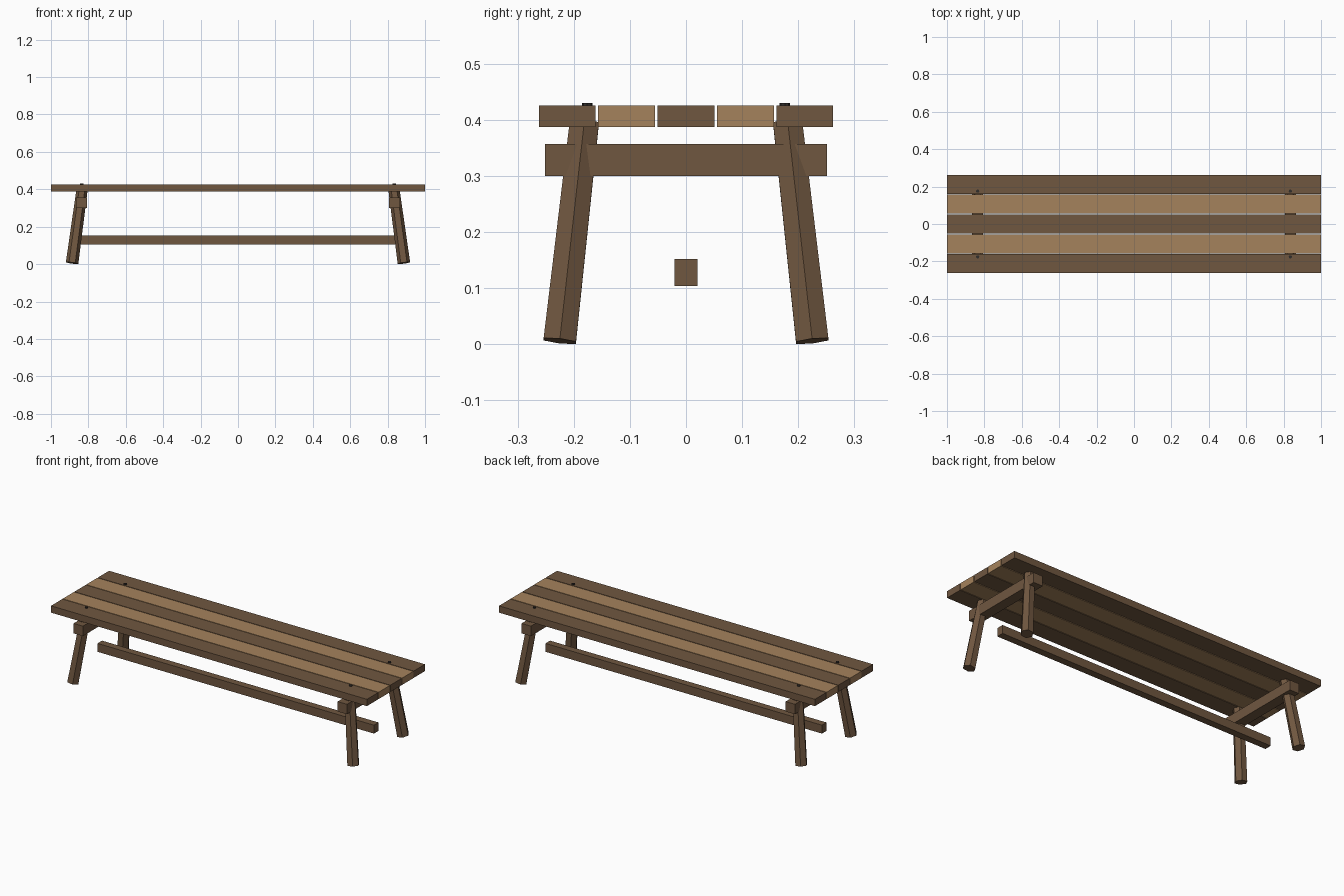
import bpy, math
from mathutils import Vector, Matrix

if "Cube" in bpy.data.objects:
    bpy.data.objects.remove(bpy.data.objects["Cube"])


def material(name, rgb):
    m = bpy.data.materials.new(name)
    m.diffuse_color = (*rgb, 1)
    m.use_nodes = True
    m.node_tree.nodes["Principled BSDF"].inputs["Base Color"].default_value = m.diffuse_color
    return m


dark = material("dark_wood", (0.162, 0.095, 0.051))
light = material("light_wood", (0.376, 0.223, 0.107))
iron = material("iron", (0.03, 0.026, 0.024))


def finish(name, mat):
    o = bpy.context.object
    o.name = name
    o.data.materials.append(mat)
    return o


def box(name, centre, size, mat):
    bpy.ops.mesh.primitive_cube_add(size=1, location=centre)
    o = finish(name, mat)
    o.data.transform(Matrix.Diagonal((*size, 1)))
    return o


# Seat planks in alternating wood
for i in range(-2, 3):
    box(f"seat_plank_{i + 3}", (0, i * 0.1058, 0.4065), (2, 0.1015, 0.039),
        light if i % 2 else dark)

# Long low stretcher
box("stretcher", (0, 0, 0.128), (1.75, 0.041, 0.048), dark)

for sx in (-1, 1):
    side = "left" if sx < 0 else "right"
    # Cross beam under the seat
    box(f"{side}_cross_beam", (sx * 0.836, 0, 0.3285), (0.059, 0.502, 0.057), dark)
    for sy in (-1, 1):
        end = "front" if sy < 0 else "back"
        # Splayed, tapered six-sided leg
        foot = Vector((sx * 0.887, sy * 0.225, 0.006))
        top = Vector((sx * 0.834, sy * 0.181, 0.397))
        axis = top - foot
        bpy.ops.mesh.primitive_cone_add(vertices=6, radius1=0.0335, radius2=0.030,
                                        depth=axis.length)
        leg = finish(f"{end}_{side}_leg", dark)
        tilt = Vector((0, 0, 1)).rotation_difference(axis).to_matrix().to_4x4()
        leg.matrix_world = (Matrix.Translation((foot + top) / 2) @ tilt
                            @ Matrix.Rotation(math.pi / 2, 4, 'Z'))
        # Peg head on the seat
        bpy.ops.mesh.primitive_cylinder_add(vertices=8, radius=0.009, depth=0.02,
                                            location=(sx * 0.836, sy * 0.176, 0.420))
        finish(f"{end}_{side}_peg", iron)
